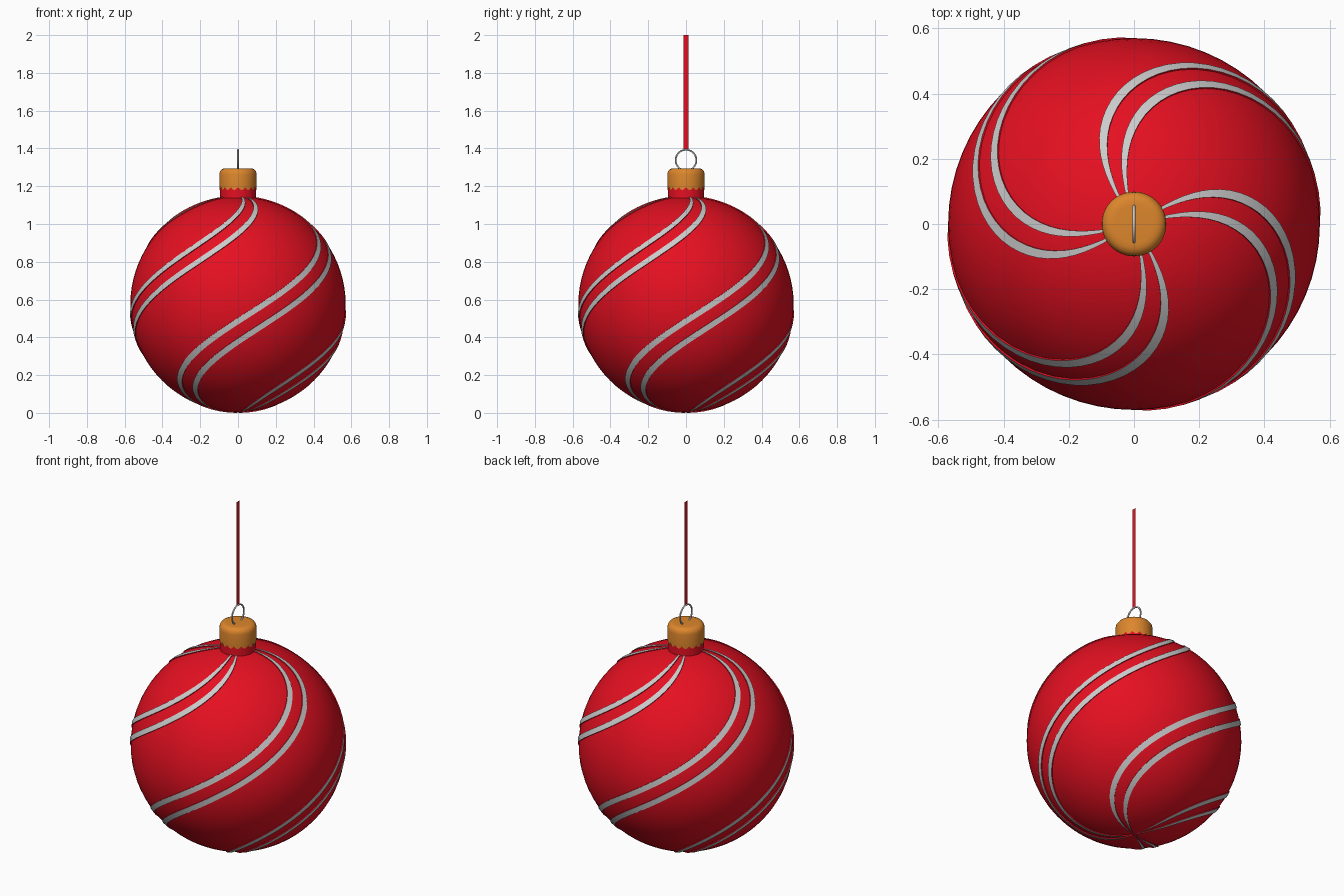
import bpy, bmesh
from math import sin, cos, pi, radians

if "Cube" in bpy.data.objects:
    bpy.data.objects.remove(bpy.data.objects["Cube"])

C = 0.575  # height of the ball centre


def material(name, rgb):
    m = bpy.data.materials.new(name)
    m.diffuse_color = (*rgb, 1)
    m.use_nodes = True
    m.node_tree.nodes["Principled BSDF"].inputs["Base Color"].default_value = m.diffuse_color
    return m


RED = material("red", (0.78, 0.005, 0.015))
GOLD = material("gold", (0.72, 0.24, 0.025))
SILVER = material("silver", (0.6, 0.6, 0.6))


def finish(name, bm, mats, angle=35):
    bmesh.ops.recalc_face_normals(bm, faces=bm.faces)
    me = bpy.data.meshes.new(name)
    bm.to_mesh(me)
    bm.free()
    ob = bpy.data.objects.new(name, me)
    bpy.context.collection.objects.link(ob)
    for m in mats:
        me.materials.append(m)
    bpy.ops.object.select_all(action='DESELECT')
    ob.select_set(True)
    bpy.context.view_layer.objects.active = ob
    bpy.ops.object.shade_smooth_by_angle(angle=radians(angle))
    return ob


def lathe(name, profile, mat, segs=64, wave=None):
    """Revolve (r, z) points; wave(angle) is added to the first ring's height."""
    bm = bmesh.new()
    rings = []
    for i, (r, z) in enumerate(profile):
        ring = []
        for k in range(segs):
            a = 2 * pi * k / segs
            dz = wave(a) if wave and i == 0 else 0
            ring.append(bm.verts.new((r * cos(a), r * sin(a), z + dz)))
        rings.append(ring)
    for lo, hi in zip(rings, rings[1:]):
        for k in range(segs):
            j = (k + 1) % segs
            bm.faces.new((lo[k], lo[j], hi[j], hi[k]))
    bm.faces.new(rings[-1])
    return finish(name, bm, [mat])


# Ball
bm = bmesh.new()
bmesh.ops.create_uvsphere(bm, u_segments=64, v_segments=40, radius=0.57)
bmesh.ops.translate(bm, verts=bm.verts, vec=(0, 0, C))
finish("ball", bm, [RED])

# Raised spiral stripes: four pairs, half a turn from pole to pole
bm = bmesh.new()
HALF, STEPS = radians(2.81), 56


def on_ball(radius, polar, lon):
    return (radius * sin(polar) * cos(lon), radius * sin(polar) * sin(lon),
            C + radius * cos(polar))


for pair in range(4):
    for offset in (-59, -76):
        rows = []
        for i in range(STEPS + 1):
            polar = radians(8.5 + (179.3 - 8.5) * i / STEPS)
            lon = radians(offset + 90 * pair + 90 * cos(polar))
            rows.append([bm.verts.new(on_ball(r, polar, lon + s * HALF))
                         for r, s in ((0.565, -1), (0.575, -1), (0.575, 1), (0.565, 1))])
        for a, b in zip(rows, rows[1:]):
            for k in range(3):
                f = bm.faces.new((a[k], a[k + 1], b[k + 1], b[k]))
                f.material_index = 0 if k == 1 else 1
finish("spiral_stripes", bm, [SILVER, RED])

# Neck under the cap
lathe("neck", [(0.095, 1.12), (0.095, 1.24)], RED)

# Cap with a scalloped lower rim and rounded top
lathe("cap", [(0.099, 1.195), (0.099, 1.205), (0.099, 1.262), (0.096, 1.277),
              (0.088, 1.288), (0.075, 1.294), (0.06, 1.295)], GOLD, 96,
      lambda a: -0.015 * abs(sin(8 * a)))

# Hanging ring in the side plane
bpy.ops.mesh.primitive_torus_add(major_radius=0.055, minor_radius=0.0045,
                                 major_segments=40, minor_segments=10,
                                 location=(0, 0, 1.338), rotation=(0, pi / 2, 0))
bpy.context.object.name = "hanging_ring"
bpy.ops.object.shade_smooth_by_angle(angle=radians(60))

# Flat ribbon
bm = bmesh.new()
bm.faces.new([bm.verts.new((0, y, z)) for y, z in
              ((-0.013, 1.39), (0.013, 1.39), (0.013, 2.0), (-0.013, 2.0))])
finish("ribbon", bm, [RED])
